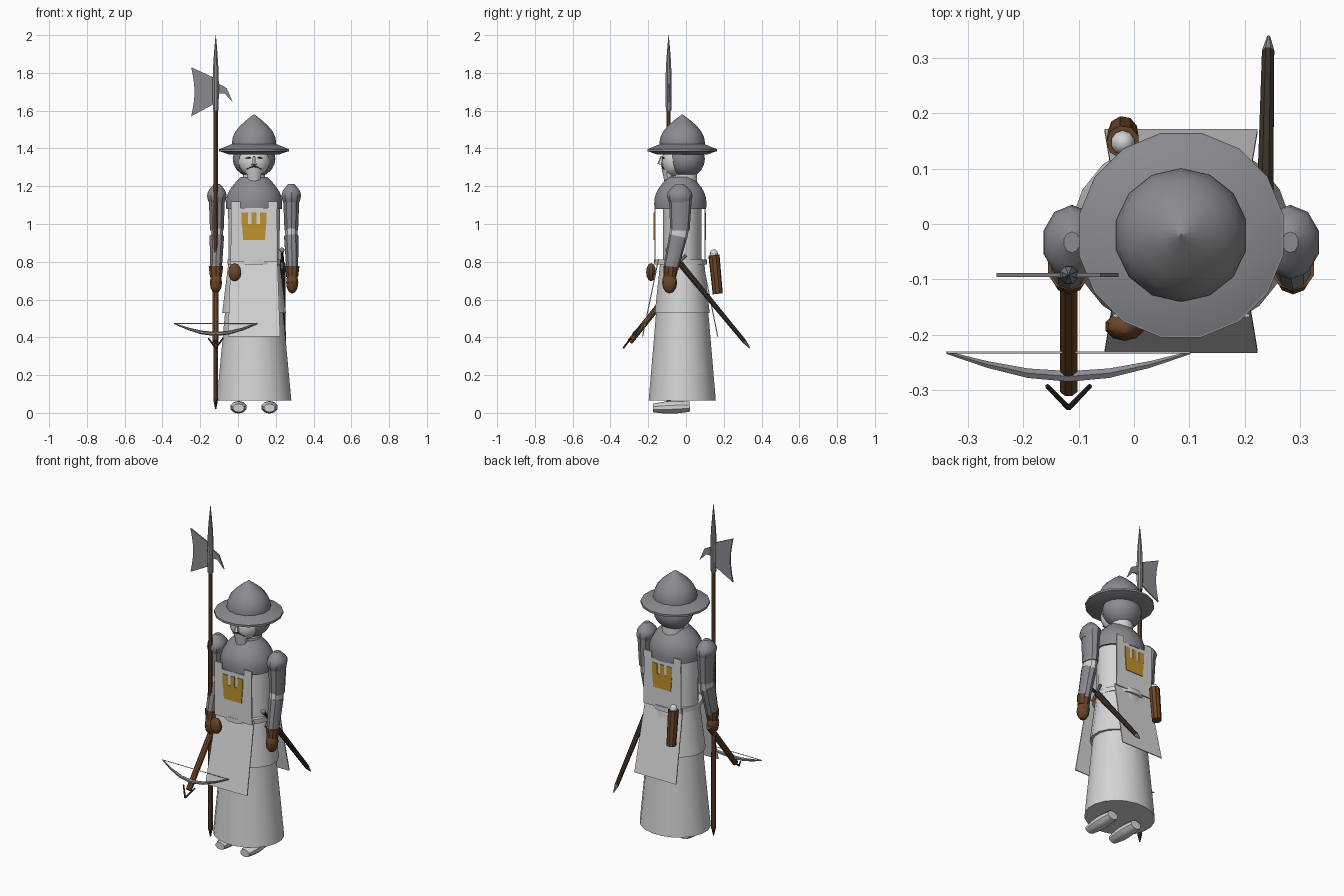
import bpy, bmesh, math
from mathutils import Vector

if "Cube" in bpy.data.objects:
    bpy.data.objects.remove(bpy.data.objects["Cube"])


def material(name, red, green, blue):
    mat = bpy.data.materials.new(name)
    mat.use_nodes = True
    colour = (red, green, blue, 1)
    mat.diffuse_color = colour
    mat.node_tree.nodes["Principled BSDF"].inputs["Base Color"].default_value = colour
    return mat


CLOTH = material("off white cloth", .66, .66, .66)
STEEL = material("grey steel", .25, .26, .28)
LEATHER = material("brown leather", .15, .06, .02)
WOOD = material("dark wood", .045, .03, .02)
IRON = material("black iron", .025, .025, .025)
GOLD = material("gold", .53, .29, .025)


def finish(name, bm, mat, smooth=True):
    """Turn the mesh being built into a named object with one colour."""
    bmesh.ops.recalc_face_normals(bm, faces=bm.faces)
    mesh = bpy.data.meshes.new(name)
    bm.to_mesh(mesh)
    bm.free()
    mesh.materials.append(mat)
    part = bpy.data.objects.new(name, mesh)
    bpy.context.collection.objects.link(part)
    if smooth:
        bpy.ops.object.select_all(action="DESELECT")
        part.select_set(True)
        bpy.context.view_layer.objects.active = part
        bpy.ops.object.shade_smooth_by_angle(angle=math.radians(35))
    return part


def limb(name, start, end, r_start, r_end, mat, sides=10, depth=1, bulge=0, bend=(0, 0, 0)):
    """Tapered, capped tube; bulge swells its middle and bend bows its axis."""
    bm = bmesh.new()
    start, end, bend = Vector(start), Vector(end), Vector(bend)
    axis = (end - start).normalized()
    side = Vector((0, 1, 0)) if abs(axis.x) > abs(axis.z) else Vector((1, 0, 0))
    side = (side - axis * side.dot(axis)).normalized()
    deep = axis.cross(side) * depth
    steps = 6 if bulge else 1
    rings = []
    for step in range(steps + 1):
        t = step / steps
        swell = math.sin(math.pi * t)
        centre = start.lerp(end, t) + bend * swell
        radius = r_start + (r_end - r_start) * t + bulge * swell
        angles = [math.tau * (i + .5) / sides for i in range(sides)]
        rings.append([bm.verts.new(centre + radius * (side * math.cos(a) + deep * math.sin(a)))
                      for a in angles])
    for low, high in zip(rings, rings[1:]):
        for i in range(sides):
            bm.faces.new((low[i - 1], low[i], high[i], high[i - 1]))
    bm.faces.new(rings[0])
    bm.faces.new(rings[-1])
    return finish(name, bm, mat)


def ball(name, centre, size, mat, segments=10):
    bm = bmesh.new()
    bmesh.ops.create_uvsphere(bm, u_segments=segments, v_segments=segments * 2 // 3, radius=1)
    for vert in bm.verts:
        vert.co = Vector(centre) + vert.co * Vector(size)
    return finish(name, bm, mat)


def board(name, top, bottom, half_top, half_bottom, mat, half_thick=.003):
    """Thin trapezoid panel between two heights, which may lean."""
    bm = bmesh.new()
    bmesh.ops.create_cube(bm, size=2)
    for vert in bm.verts:
        upper = vert.co.z > 0
        centre, half = (top, half_top) if upper else (bottom, half_bottom)
        vert.co = Vector(centre) + Vector((vert.co.x * half, vert.co.y * half_thick, 0))
    return finish(name, bm, mat, smooth=False)


def blade(name, outline, y, mat, half_thick=.004):
    """Flat blade cut from an (x, z) outline."""
    bm = bmesh.new()
    face = bm.faces.new([bm.verts.new((x, y - half_thick, z)) for x, z in outline])
    extruded = bmesh.ops.extrude_face_region(bm, geom=[face])["geom"]
    for item in extruded:
        if isinstance(item, bmesh.types.BMVert):
            item.co.y += half_thick * 2
    return finish(name, bm, mat, smooth=False)


MID, BACK = .085, -.02      # the body's upright axis
SIDES = ((1, "left"), (-1, "right"))


def upright(name, low, high, r_low, r_high, mat, sides=16, depth=1, bulge=0, y=BACK):
    """Body part standing on the body axis."""
    return limb(name, (MID, y, low), (MID, y, high), r_low, r_high, mat, sides, depth, bulge)


# Robe, tunic, belt and torso
upright("robe", .065, .8, .2, .13, CLOTH, 20, depth=.9)
upright("tunic_skirt", .53, .8, .172, .138, CLOTH, depth=.86)
upright("torso", .79, 1.1, .137, .14, CLOTH, depth=.75)
upright("belt", .785, .812, .143, .143, CLOTH, y=-.03)

# Mail cape, neck and head
upright("mail_cape", 1.08, 1.25, .15, .07, STEEL, depth=.93, bulge=.03, y=-.03)
upright("neck", 1.22, 1.3, .06, .06, CLOTH, y=0)
ball("mail_hood", (MID, 0, 1.345), (.113, .1, .1), STEEL, segments=16)

# Face with nose, beard, eyes and moustache
ball("face", (MID, -.07, 1.33), (.082, .058, .08), CLOTH, segments=12)
limb("beard", (MID, -.09, 1.222), (MID, -.09, 1.3), .03, .05, CLOTH, depth=.8)
limb("nose", (MID, -.137, 1.315), (MID, -.128, 1.36), .015, .006, CLOTH, sides=6)
for s, side in SIDES:
    limb(side + "_eye", (MID + s * .02, -.123, 1.35), (MID + s * .045, -.116, 1.35),
         .004, .003, IRON, sides=6)
    limb(side + "_moustache", (MID, -.129, 1.307), (MID + s * .04, -.116, 1.29),
         .004, .002, IRON, sides=6)

# Kettle hat
upright("hat_underside", 1.368, 1.385, .135, .185, STEEL)
upright("hat_rim", 1.385, 1.397, .188, .188, STEEL)
upright("hat_brim", 1.397, 1.425, .185, .115, STEEL)
upright("hat_crown", 1.4, 1.58, .12, .002, STEEL, sides=14, bulge=.04)

# Tabard front and back, each with straps and a castle badge
for label, chest, waist, hem, out in (("front", -.165, -.145, -.23, -1), ("back", .1, .085, .168, 1)):
    board(label + "_tabard_chest", (MID, chest, 1.085), (MID, chest, .8), .122, .124, CLOTH)
    board(label + "_tabard_skirt", (MID, waist, .815), (MID, hem, .405), .124, .138, CLOTH)
    for s, side in SIDES:
        x = MID + s * .098
        board(f"{label}_{side}_strap", (x, chest, 1.12), (x, chest, 1.08), .025, .025, CLOTH)
    face = chest + out * .004
    board(label + "_badge_wall", (MID, face, 1), (MID, face, .915), .064, .058, GOLD)
    for i in (-1, 0, 1):
        x = MID + i * .049
        half = .017 if i else .013
        board(f"{label}_badge_tower_{i + 2}", (x, face, 1.06), (x, face, 1), half, half, GOLD)

# Arms, gauntlets and feet
for s, side in SIDES:
    arm = MID + s * .197
    hand = MID + s * .202
    limb(side + "_pauldron", (arm, -.033, 1.115), (arm, -.033, 1.213), .045, .015, STEEL,
         depth=1.25, bulge=.022)
    limb(side + "_upper_arm", (arm, -.032, .965), (arm, -.03, 1.14), .038, .045, STEEL, depth=1.35)
    limb(side + "_elbow", (arm, -.042, .925), (arm, -.034, .98), .033, .034, CLOTH, depth=1.45)
    limb(side + "_forearm", (hand, -.08, .765), (arm, -.042, .935), .033, .04, STEEL, depth=1.2)
    limb(side + "_cuff", (hand, -.085, .72), (hand, -.08, .775), .033, .04, LEATHER)
    ball(side + "_hand", (hand, -.087, .69), (.034, .04, .058), LEATHER)
    foot = MID + s * .082
    limb(side + "_foot", (foot, .02, .033), (foot, -.175, .026), .035, .03, CLOTH,
         depth=.75, bulge=.012)

# Halberd: the axe edge is a hollow arc
POLE, POLE_Y = -.118, -.092


def on_pole(name, low, high, r_low, r_high, mat, bulge=0):
    return limb(name, (POLE, POLE_Y, low), (POLE, POLE_Y, high), r_low, r_high, mat, 8, bulge=bulge)


on_pole("halberd_shaft", .06, 1.64, .013, .012, LEATHER)
on_pole("halberd_butt", .02, .07, .003, .014, IRON)
on_pole("halberd_spike", 1.6, 2, .016, .001, STEEL, bulge=.008)
edge = [(-.248 + .018 * math.sin(math.pi * i / 6), 1.57 + .26 * i / 6) for i in range(7)]
blade("halberd_axe", [(POLE, 1.64)] + edge + [(POLE, 1.77)], POLE_Y, STEEL)
blade("halberd_beak", [(POLE, 1.69), (-.07, 1.69), (-.028, 1.645), (-.06, 1.72), (POLE, 1.75)],
      POLE_Y, STEEL)

# Crossbow hanging from the right hand
limb("crossbow_stock", (POLE, -.05, .685), (POLE, -.298, .375), .017, .017, LEATHER, sides=8)
tips = [(POLE + s * .22, -.232, .473) for s, side in SIDES]
limb("crossbow_bow", *tips, .003, .003, STEEL, sides=6, bulge=.008, bend=(0, -.043, -.055))
limb("bow_string", *tips, .002, .002, CLOTH, sides=5)
for s, side in SIDES:
    limb(side + "_stirrup", (POLE + s * .039, -.292, .395), (POLE, -.332, .343),
         .004, .005, IRON, sides=6)

# Sword in its scabbard on the left hip
HIP = (.235, -.03, .79)
limb("scabbard", HIP, (.242, .31, .377), .017, .012, WOOD, sides=8)
limb("scabbard_tip", (.242, .31, .377), (.243, .338, .343), .012, .003, STEEL, sides=8)
limb("sword_grip", HIP, (.233, -.09, .855), .009, .009, IRON, sides=8)
limb("sword_guard", (.235, -.075, .76), (.235, 0, .835), .007, .007, STEEL, sides=6)
ball("sword_pommel", (.233, -.096, .862), (.014, .014, .014), STEEL)

# Belt pouch and bolt quiver
ball("pouch", (-.017, -.185, .745), (.036, .026, .048), LEATHER)
limb("quiver", (-.02, .168, .63), (-.02, .148, .835), .027, .03, LEATHER, sides=9)
ball("quiver_fletching", (-.02, .147, .842), (.022, .022, .024), CLOTH)
